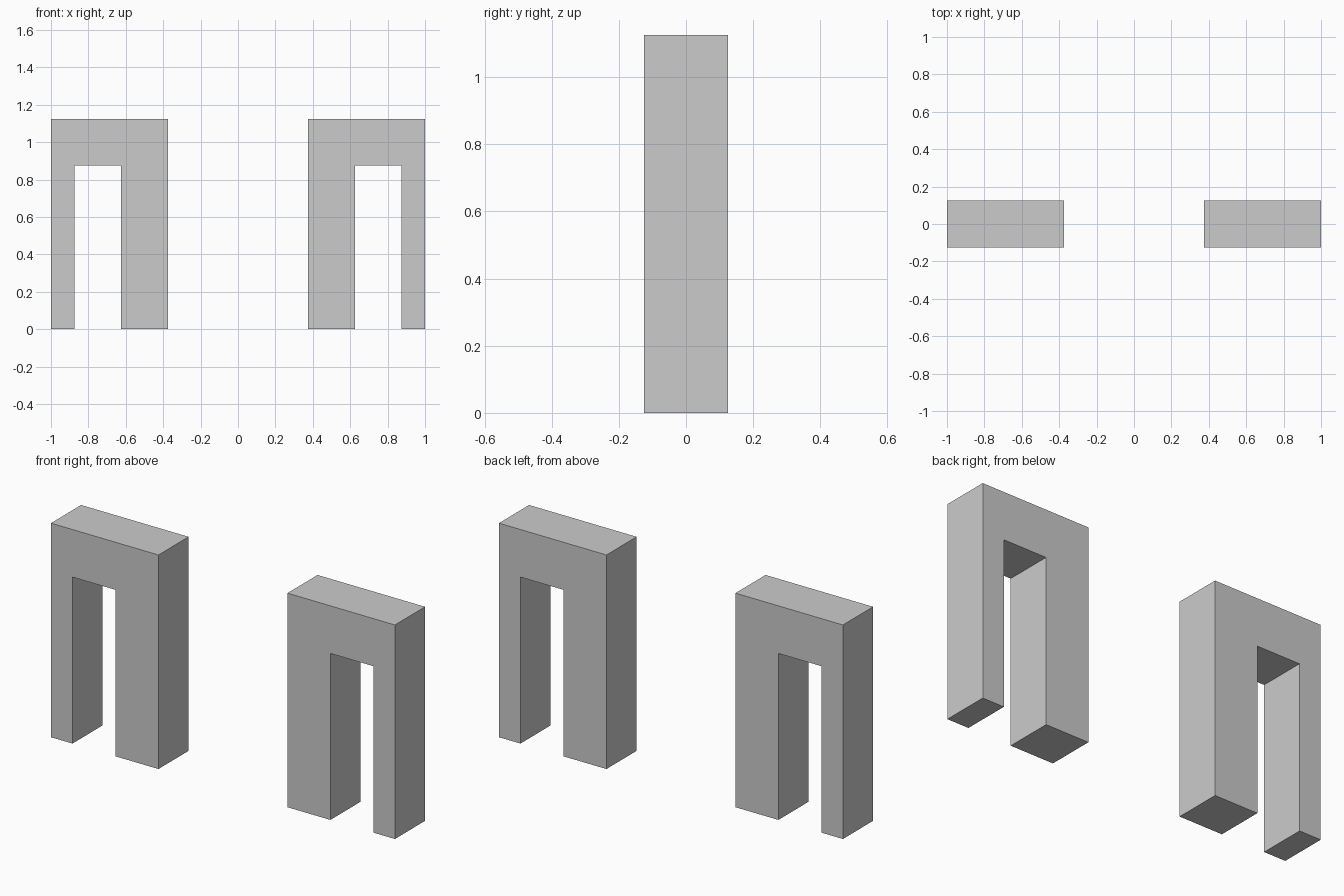
import bpy
import bmesh

if "Cube" in bpy.data.objects:
    bpy.data.objects.remove(bpy.data.objects["Cube"])

DEPTH = 0.25

# Arch outline in x and z: thick inner leg, opening, thin outer leg
PROFILE = [(0.375, 0), (0.625, 0), (0.625, 0.875), (0.875, 0.875),
           (0.875, 0), (1, 0), (1, 1.125), (0.375, 1.125)]


def make_arch(name, side):
    bm = bmesh.new()
    face = bm.faces.new([bm.verts.new((side * x, -DEPTH / 2, z)) for x, z in PROFILE])
    extruded = bmesh.ops.extrude_face_region(bm, geom=[face], use_keep_orig=True)
    verts = [g for g in extruded["geom"] if isinstance(g, bmesh.types.BMVert)]
    bmesh.ops.translate(bm, verts=verts, vec=(0, DEPTH, 0))
    bmesh.ops.recalc_face_normals(bm, faces=bm.faces)
    mesh = bpy.data.meshes.new(name)
    bm.to_mesh(mesh)
    bm.free()
    bpy.context.collection.objects.link(bpy.data.objects.new(name, mesh))


# Mirrored pair of arches
make_arch("left_arch", -1)
make_arch("right_arch", 1)
